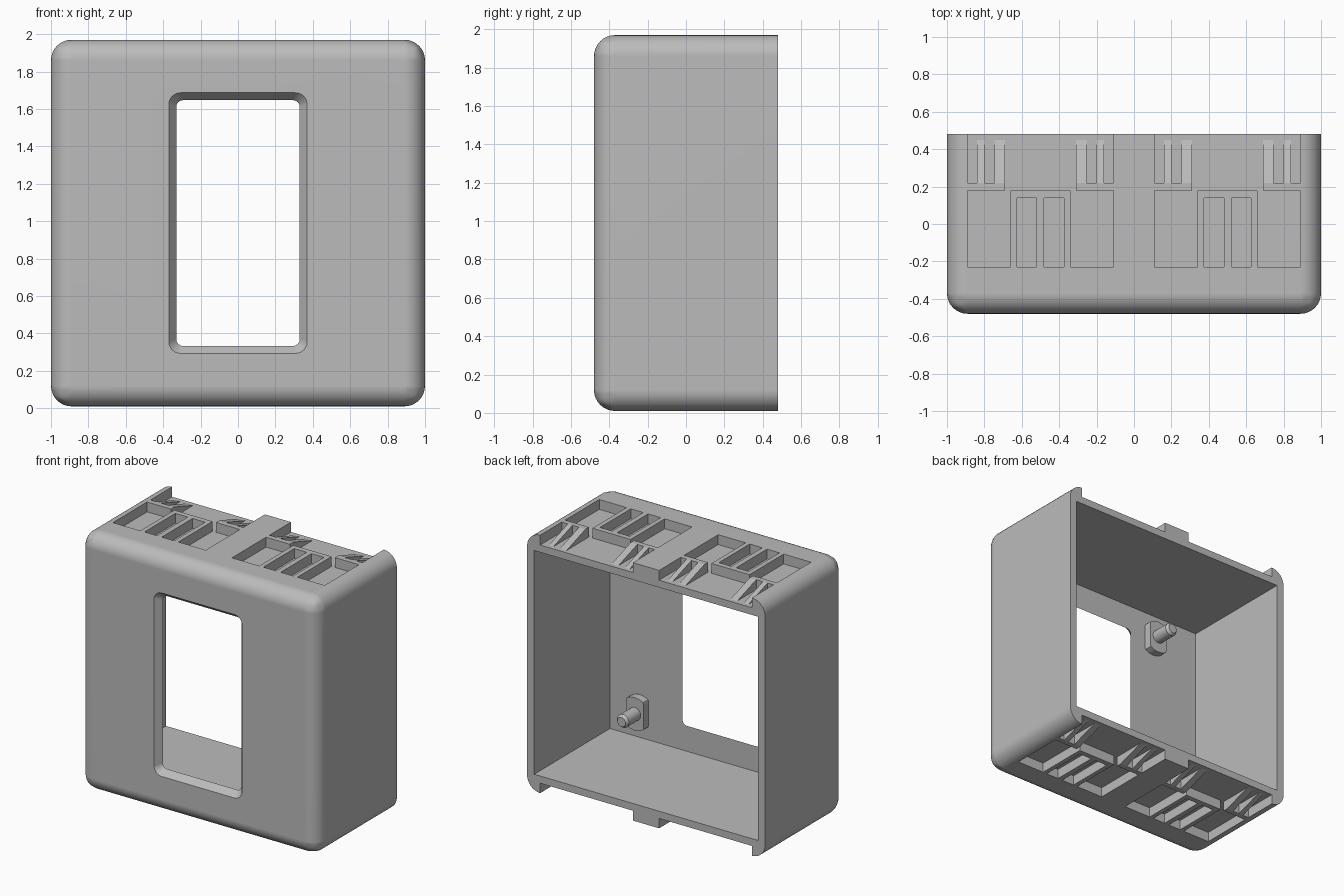
import bpy, bmesh, math
from mathutils import Vector

old = bpy.data.objects.get("Cube")
if old:
    bpy.data.objects.remove(old, do_unlink=True)

grey = bpy.data.materials.new("plain grey")
grey.use_nodes = True
colour = (0.5, 0.5, 0.5, 1)
grey.diffuse_color = colour
grey.node_tree.nodes["Principled BSDF"].inputs["Base Color"].default_value = colour

BOTTOM, TOP = 0.01, 1.97
MID = (BOTTOM + TOP) / 2
FRONT, BACK = -0.48, 0.48
SKIN, DEPTH = 0.05, 0.075


def finish(bm, name):
    bmesh.ops.recalc_face_normals(bm, faces=bm.faces)
    mesh = bpy.data.meshes.new(name)
    bm.to_mesh(mesh)
    bm.free()
    obj = bpy.data.objects.new(name, mesh)
    bpy.context.collection.objects.link(obj)
    mesh.materials.append(grey)
    return obj


def activate(obj):
    bpy.ops.object.select_all(action='DESELECT')
    obj.select_set(True)
    bpy.context.view_layer.objects.active = obj


def loft(bm, rings):
    """Skin matching rings of points and cap both ends."""
    loops = [[bm.verts.new(p) for p in ring] for ring in rings]
    n = len(loops[0])
    for a, b in zip(loops, loops[1:]):
        for i in range(n):
            j = (i + 1) % n
            bm.faces.new((a[i], a[j], b[j], b[i]))
    bm.faces.new(loops[0])
    bm.faces.new(loops[-1])


def box(bm, low, high):
    loft(bm, [[(low[0], low[1], z), (high[0], low[1], z),
               (high[0], high[1], z), (low[0], high[1], z)]
              for z in (low[2], high[2])])


def cut(target, cutter):
    cutter.hide_render = True
    activate(target)
    mod = target.modifiers.new("cut", 'BOOLEAN')
    mod.operation = 'DIFFERENCE'
    mod.solver = 'EXACT'
    mod.object = cutter
    bpy.ops.object.modifier_apply(modifier=mod.name)
    bpy.data.objects.remove(cutter, do_unlink=True)


def rounded_rect(w, h, r, y):
    ring = []
    for k, (sx, sz) in enumerate([(1, 1), (-1, 1), (-1, -1), (1, -1)]):
        for i in range(7):
            a = math.radians(90 * k + 15 * i)
            ring.append((sx * (w - r) + r * math.cos(a), y,
                         MID + sz * (h - r) + r * math.sin(a)))
    return ring


# Housing with rounded front and corner edges
bm = bmesh.new()
box(bm, (-1, FRONT, BOTTOM), (1, BACK, TOP))
edges = [e for e in bm.edges
         if not all(abs(v.co.y - BACK) < 1e-4 for v in e.verts)]
bmesh.ops.bevel(bm, geom=edges, offset=0.11, segments=8, profile=0.5,
                affect='EDGES')
housing = finish(bm, "housing")

# Open cavity at the back
bm = bmesh.new()
box(bm, (-0.94, FRONT + SKIN, BOTTOM + 0.13), (0.94, 0.7, TOP - 0.13))
cut(housing, finish(bm, "cavity_cutter"))

# Tapered window through the front
bm = bmesh.new()
loft(bm, [rounded_rect(0.41, 0.737, 0.09, FRONT - SKIN),
          rounded_rect(0.29, 0.617, 0.01, FRONT + 2 * SKIN)])
cut(housing, finish(bm, "window_cutter"))

# Recesses in the top and bottom walls, two groups on each
half = [(0.16, 0.18), (0.16, -0.23), (0.39, -0.23), (0.39, 0.18),
        (0.19, 0.18), (0.19, 0.22), (0.39, 0.22), (0.39, 0.52)]
outline = half + [(-u, y) for u, y in reversed(half)]
slots = [[(s * 0.02, -0.23), (s * 0.125, -0.23),
          (s * 0.125, 0.14), (s * 0.02, 0.14)] for s in (-1, 1)]
bm = bmesh.new()
for side in (-1, 1):
    wall = MID + side * (TOP - MID)
    for centre in (-0.5, 0.5):
        for shape in [outline] + slots:
            loft(bm, [[(centre + u, y, wall + side * d) for u, y in shape]
                      for d in (-DEPTH, 0.1)])
cut(housing, finish(bm, "recess_cutter"))

# Sloping ribs inside the rear recesses
bm = bmesh.new()
for side in (-1, 1):
    wall = MID + side * (TOP - MID)
    floor = wall - side * DEPTH
    for centre in (-0.5, 0.5):
        for s in (-1, 1):
            for u0, u1 in ((0.19, 0.245), (0.3, 0.34)):
                loft(bm, [[(centre + s * u, 0.215, floor - side * 0.002),
                           (centre + s * u, 0.215, wall),
                           (centre + s * u, 0.22, wall),
                           (centre + s * u, 0.45, floor),
                           (centre + s * u, 0.45, floor - side * 0.002)]
                          for u in (u0, u1)])
finish(bm, "recess_ribs")


# Mounting posts: flat-sided foot with a chamfered peg
def circle(x, z, r, y, flat=1.0):
    ring = []
    for i in range(32):
        a = math.tau * i / 32
        ring.append((x + max(-flat, min(flat, r * math.cos(a))), y,
                     z + r * math.sin(a)))
    return ring


inner = FRONT + SKIN
posts = []
for name, x, z in (("lower_post", 0.69, 0.34), ("upper_post", -0.54, 1.64)):
    bm = bmesh.new()
    loft(bm, [circle(x, z, 0.125, inner - 0.01, 0.075),
              circle(x, z, 0.125, inner + 0.06, 0.075)])
    loft(bm, [circle(x, z, 0.05, inner + 0.05), circle(x, z, 0.05, inner + 0.2),
              circle(x, z, 0.035, inner + 0.22)])
    posts.append(finish(bm, name))

# Smooth rounded edges while keeping flat faces flat
for obj in [housing] + posts:
    activate(obj)
    bpy.ops.object.shade_smooth_by_angle(angle=math.radians(30))
    mod = obj.modifiers.new("flat_faces", 'WEIGHTED_NORMAL')
    mod.keep_sharp = True
